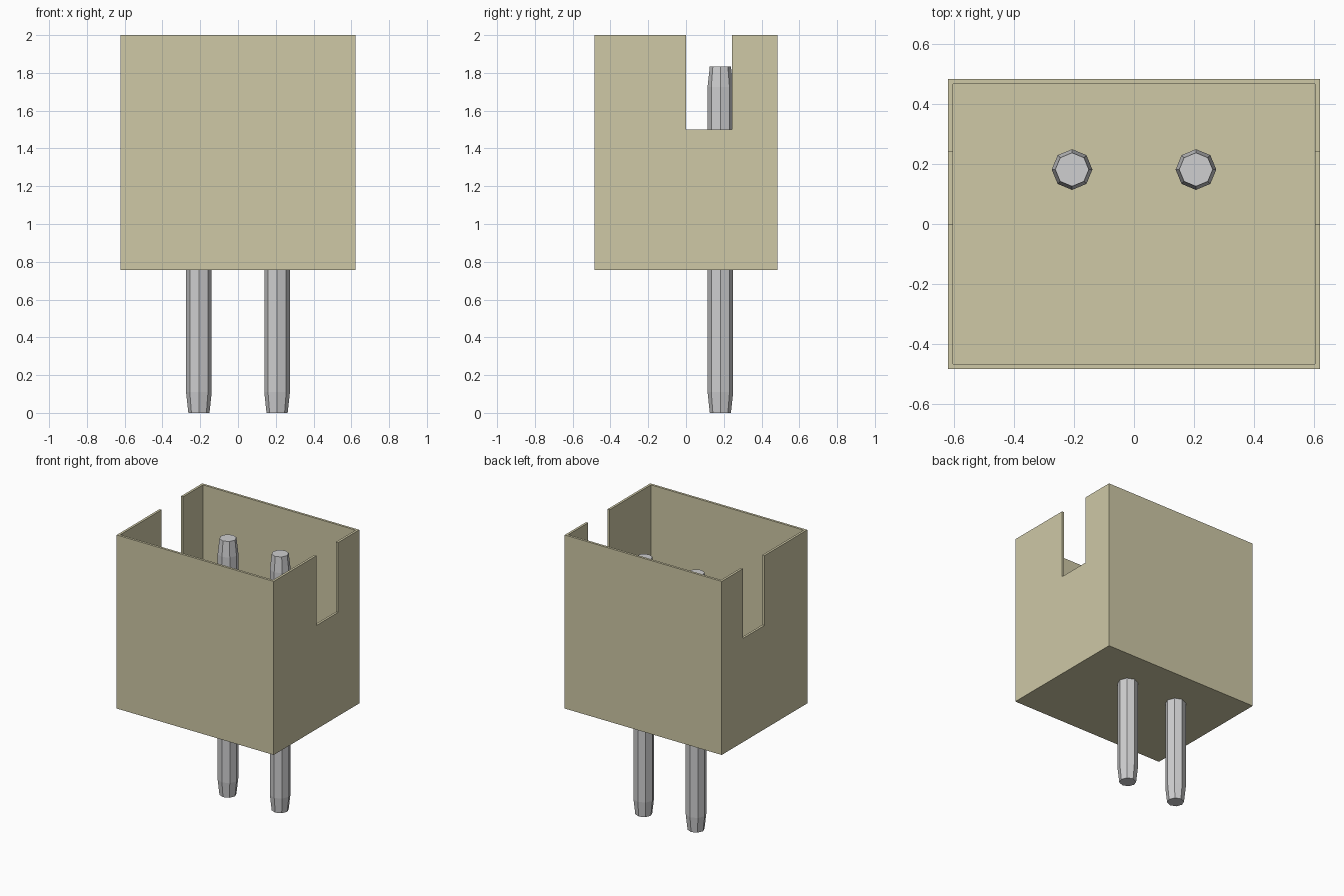
import bpy
import bmesh
import math
from mathutils import Matrix, Vector

cube = bpy.data.objects.get("Cube")
if cube:
    bpy.data.objects.remove(cube, do_unlink=True)

# Main dimensions
HALF_X, HALF_Y = 0.622, 0.484
BASE_Z, TOP_Z = 0.757, 2.0
WALL = 0.017
NOTCH_Y, NOTCH_Z = (0.0, 0.243), 1.5
PIN_X, PIN_Y, PIN_TOP = 0.207, 0.182, 1.835
PIN_R, TIP_R, TIP_LEN = 0.068, 0.056, 0.11


def make_material(name, rgb, roughness):
    mat = bpy.data.materials.new(name)
    mat.use_nodes = True
    colour = (*rgb, 1.0)
    mat.diffuse_color = colour
    bsdf = mat.node_tree.nodes["Principled BSDF"]
    bsdf.inputs["Base Color"].default_value = colour
    bsdf.inputs["Roughness"].default_value = roughness
    return mat


def make_object(name, bm, mat):
    bmesh.ops.recalc_face_normals(bm, faces=bm.faces)
    mesh = bpy.data.meshes.new(name)
    bm.to_mesh(mesh)
    bm.free()
    mesh.materials.append(mat)
    obj = bpy.data.objects.new(name, mesh)
    bpy.context.collection.objects.link(obj)
    return obj


def make_box(name, low, high, mat):
    low, high = Vector(low), Vector(high)
    bm = bmesh.new()
    matrix = Matrix.Translation((low + high) / 2) @ Matrix.Diagonal((*(high - low), 1))
    bmesh.ops.create_cube(bm, size=1, matrix=matrix)
    return make_object(name, bm, mat)


def cut(target, cutter):
    mod = target.modifiers.new("cut", "BOOLEAN")
    mod.operation = "DIFFERENCE"
    mod.solver = "EXACT"
    mod.object = cutter
    bpy.context.view_layer.objects.active = target
    bpy.ops.object.modifier_apply(modifier=mod.name)
    bpy.data.objects.remove(cutter, do_unlink=True)


def make_pin(name, x, mat):
    # Octagonal rings stacked from the lower tip to the upper tip
    bm = bmesh.new()
    rings = []
    for z, r in ((0, TIP_R), (TIP_LEN, PIN_R), (PIN_TOP - TIP_LEN, PIN_R), (PIN_TOP, TIP_R)):
        angles = [math.tau * i / 8 for i in range(8)]
        rings.append([bm.verts.new((x + r * math.cos(a), PIN_Y + r * math.sin(a), z))
                      for a in angles])
    for a, b in zip(rings, rings[1:]):
        for i in range(8):
            j = (i + 1) % 8
            bm.faces.new((a[i], a[j], b[j], b[i]))
    bm.faces.new(rings[0])
    bm.faces.new(rings[-1])
    return make_object(name, bm, mat)


beige = make_material("beige plastic", (0.62, 0.58, 0.38), 0.6)
metal = make_material("grey metal", (0.62, 0.62, 0.63), 0.5)

# Open-topped housing with a thin floor
housing = make_box("housing", (-HALF_X, -HALF_Y, BASE_Z), (HALF_X, HALF_Y, TOP_Z), beige)
cut(housing, make_box("cavity_cutter",
                      (-HALF_X + WALL, -HALF_Y + WALL, BASE_Z + WALL),
                      (HALF_X - WALL, HALF_Y - WALL, TOP_Z + 0.2), beige))

# Slot through both side walls
cut(housing, make_box("slot_cutter",
                      (-HALF_X - 0.2, NOTCH_Y[0], NOTCH_Z),
                      (HALF_X + 0.2, NOTCH_Y[1], TOP_Z + 0.3), beige))

# Contact pins
for side, sign in (("left", 1), ("right", -1)):
    make_pin(side + "_pin", sign * PIN_X, metal)
